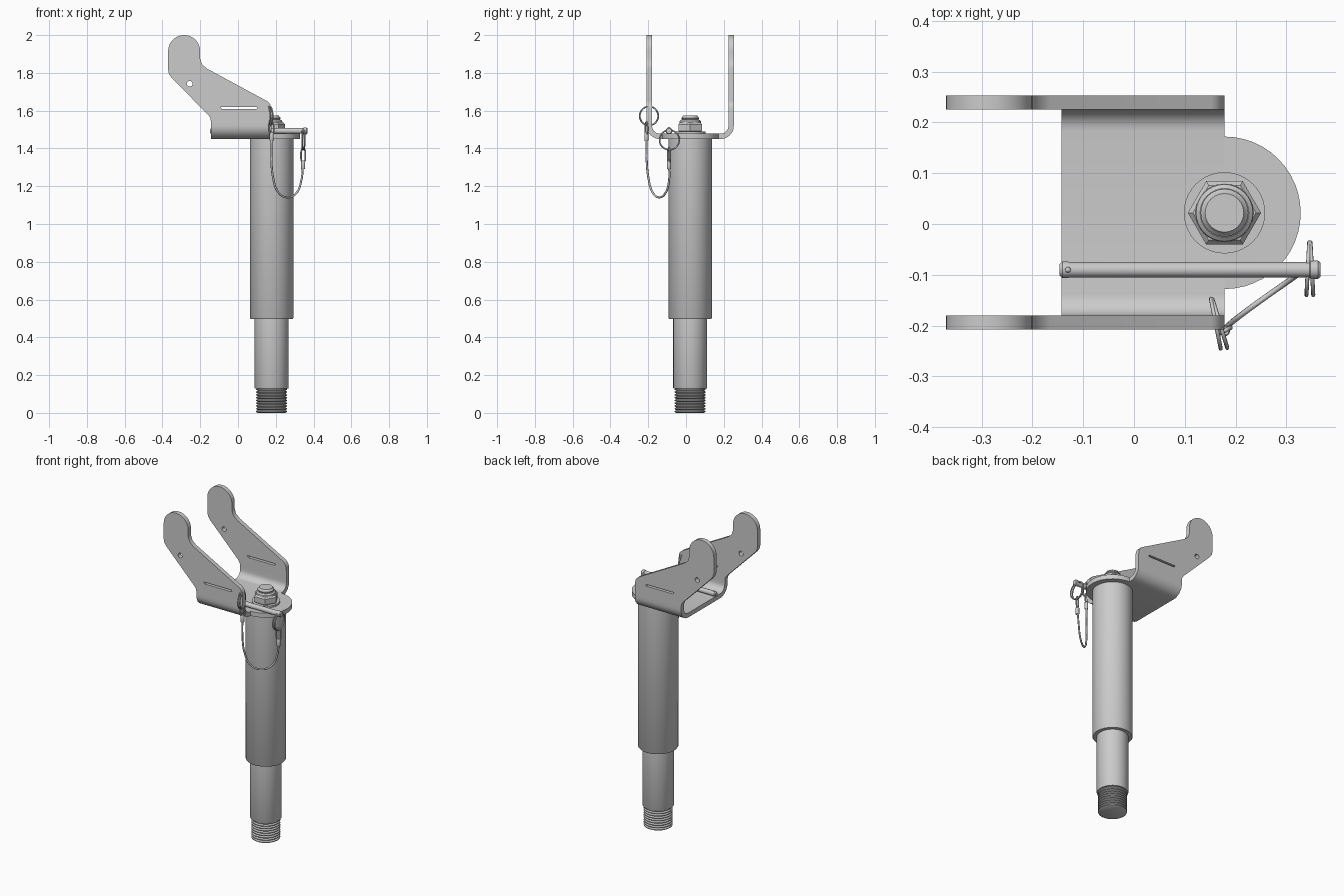
import bpy, bmesh, math
from mathutils import Vector, Matrix

if "Cube" in bpy.data.objects:
    bpy.data.objects.remove(bpy.data.objects["Cube"])

PX, PY = 0.178, 0.022          # post axis


def finish(ob, angle=35):
    bpy.ops.object.select_all(action='DESELECT')
    ob.select_set(True)
    bpy.context.view_layer.objects.active = ob
    if ob.type == 'CURVE':
        bpy.ops.object.convert(target='MESH')
        ob = bpy.context.view_layer.objects.active
    bpy.ops.object.shade_smooth_by_angle(angle=math.radians(angle))
    return ob


def link(name, data):
    ob = bpy.data.objects.new(name, data)
    bpy.context.collection.objects.link(ob)
    return ob


def lathe(name, prof, seg=48, matrix=None):
    """Revolve (radius, z) points around z, with closed ends."""
    bm = bmesh.new()
    rings = [[bm.verts.new((r * math.cos(2 * math.pi * i / seg), r * math.sin(2 * math.pi * i / seg), z))
              for i in range(seg)] for r, z in prof]
    for a, b in zip(rings, rings[1:]):
        for i in range(seg):
            j = (i + 1) % seg
            bm.faces.new((a[i], a[j], b[j], b[i]))
    bm.faces.new(rings[0][::-1])
    bm.faces.new(rings[-1])
    bm.transform(matrix or Matrix.Translation((PX, PY, 0)))
    bmesh.ops.recalc_face_normals(bm, faces=bm.faces)
    me = bpy.data.meshes.new(name)
    bm.to_mesh(me)
    bm.free()
    return finish(link(name, me))


def arc(cx, cy, r, a0, a1, n):
    return [(cx + r * math.cos(math.radians(a0 + (a1 - a0) * i / n)),
             cy + r * math.sin(math.radians(a0 + (a1 - a0) * i / n))) for i in range(n + 1)]


def plate(name, loops, thick, matrix):
    """Flat filled outline (inner loops become holes), extruded symmetrically."""
    cu = bpy.data.curves.new(name, 'CURVE')
    cu.dimensions, cu.fill_mode, cu.extrude = '2D', 'BOTH', thick / 2
    for pts in loops:
        sp = cu.splines.new('POLY')
        sp.points.add(len(pts) - 1)
        for p, q in zip(sp.points, pts):
            p.co = (q[0], q[1], 0, 1)
        sp.use_cyclic_u = True
    ob = link(name, cu)
    ob.matrix_world = matrix
    return finish(ob)


def wire(name, pts, r, closed=False):
    cu = bpy.data.curves.new(name, 'CURVE')
    cu.dimensions, cu.bevel_depth, cu.bevel_resolution = '3D', r, 2
    cu.use_fill_caps, cu.resolution_u = True, 8
    sp = cu.splines.new('BEZIER')
    sp.bezier_points.add(len(pts) - 1)
    for p, q in zip(sp.bezier_points, pts):
        p.co = q
        p.handle_left_type = p.handle_right_type = 'AUTO'
    sp.use_cyclic_u = closed
    return finish(link(name, cu), 60)


def ring(name, centre, r, wire_r, turn, sx=1.0):
    """Ring in the yz plane, turned about z."""
    m = Matrix.Translation(centre) @ Matrix.Rotation(math.radians(turn), 4, 'Z')
    return wire(name, [m @ Vector((0, sx * y, z)) for y, z in arc(0, 0, r, 0, 330, 11)], wire_r, True)


def threads(r0, r1, z0, z1, n):
    h = (z1 - z0) / n
    return [p for i in range(n) for p in ((r0, z0 + i * h), (r1, z0 + (i + .35) * h),
                                          (r1, z0 + (i + .65) * h), (r0, z0 + (i + 1) * h - 1e-4))]


# Post: sleeve, shaft, threaded foot
lathe("post_sleeve", [(0.09, 0.497), (0.111, 0.497), (0.115, 0.503), (0.115, 1.45)])
lathe("post_shaft", [(0.088, 0.13), (0.09, 0.134), (0.09, 0.5)])
lathe("threaded_foot", threads(0.073, 0.082, 0, 0.132, 9))

# Fork side walls: paddle, slanted arm, hole and slot
T, BT = 0.028, 1.54
outline = ([(-0.143, BT), (0.178, BT), (0.178, 1.59)]
           + arc(0.128, 1.61, 0.048, 0, 60, 6)
           + [(-0.165, 1.823), (-0.19, 1.845), (-0.2, 1.875)]
           + arc(-0.285, 1.915, 0.085, 0, 180, 20)
           + [(-0.37, 1.815), (-0.365, 1.793), (-0.35, 1.772), (-0.155, 1.575), (-0.146, 1.56)])
hole = arc(-0.255, 1.742, 0.015, 0, 337.5, 15)
slot = [(-0.085, 1.609), (0.098, 1.609), (0.103, 1.614), (0.098, 1.62), (-0.095, 1.62)]
for side, y in (("front", -0.194), ("back", 0.239)):
    m = Matrix.Translation((0, y, 0)) @ Matrix.Rotation(math.pi / 2, 4, 'X')
    plate("fork_wall_" + side, [outline, hole, slot], T, m)

# Fork base: U-shaped channel running along x
y0, y1, zb, R = -0.208, 0.253, 1.45, 0.07
outer = [(y0, BT)] + arc(y0 + R, zb + R, R, 180, 270, 8) + arc(y1 - R, zb + R, R, 270, 360, 8) + [(y1, BT)]
r = R - T
inner = [(y1 - T, BT)] + arc(y1 - R, zb + R, r, 0, -90, 8) + arc(y0 + R, zb + R, r, 270, 180, 8) + [(y0 + T, BT)]
yz = Matrix(((0, 0, 1, 0), (1, 0, 0, 0), (0, 1, 0, 0), (0, 0, 0, 1)))
plate("fork_base", [outer + inner], 0.321, Matrix.Translation((0.0175, 0, 0)) @ yz)

# Rounded tongue over the post
plate("fork_tongue", [arc(PX, PY, 0.15, -90, 90, 24)], T, Matrix.Translation((0, 0, zb + T / 2)))

# Washer, hex nut and bolt end
lathe("washer", [(0.08, 1.476), (0.08, 1.489)], 40)
lathe("hex_nut", [(0.066, 1.487), (0.072, 1.493), (0.072, 1.527), (0.062, 1.537)], 6)
lathe("nut_collar", [(0.058, 1.53), (0.056, 1.545), (0.048, 1.552)], 32)
lathe("bolt_end", threads(0.041, 0.047, 1.535, 1.568, 2) + [(0.038, 1.574)], 24)

# Locking pin along x
pin = Matrix.Translation((0, -0.09, 1.493)) @ Matrix.Rotation(math.pi / 2, 4, 'Y')
lathe("locking_pin", [(0.011, -0.147), (0.016, -0.141), (0.016, -0.13), (0.015, -0.125), (0.015, 0.345),
                      (0.018, 0.347), (0.018, 0.362), (0.014, 0.367)], 24, pin)
lathe("pin_detent", [(0.006, 0), (0.005, 0.004), (0.002, 0.006)], 12,
      Matrix.Translation((-0.13, -0.09, 1.507)))

# Split rings on the pin head and on the front wall
for k in (-1, 1):
    ring("pin_ring", (0.346 + 0.004 * k, -0.088, 1.445), 0.052, 0.004, 3 * k)
    ring("wall_ring", (0.165 + 0.004 * k, -0.196, 1.572), 0.05, 0.004, 14 + 3 * k)

# Lanyard with end loops and crimped ferrules
A, B = Vector((0.178, -0.21, 1.47)), Vector((0.345, -0.09, 1.32))
wire("lanyard", [A, (0.177, -0.209, 1.36), (0.185, -0.2, 1.25), (0.212, -0.178, 1.17), (0.26, -0.143, 1.141),
                 (0.31, -0.108, 1.165), (0.335, -0.09, 1.23), B], 0.0055)
for name, p, z in (("wall", A, 0.07), ("pin", B, 0.085)):
    c = p + Vector((0, 0, z / 2))
    wire(name + "_loop", [c + Vector((0.013 * math.cos(a) * 0.9, 0.006 * math.cos(a), z / 2 * math.sin(a)))
                          for a in [i * math.pi / 4 for i in range(8)]], 0.0045, True)
    lathe(name + "_ferrule", [(0.009, -0.03), (0.011, -0.026), (0.011, 0.012), (0.009, 0.016)], 16,
          Matrix.Translation(p))
